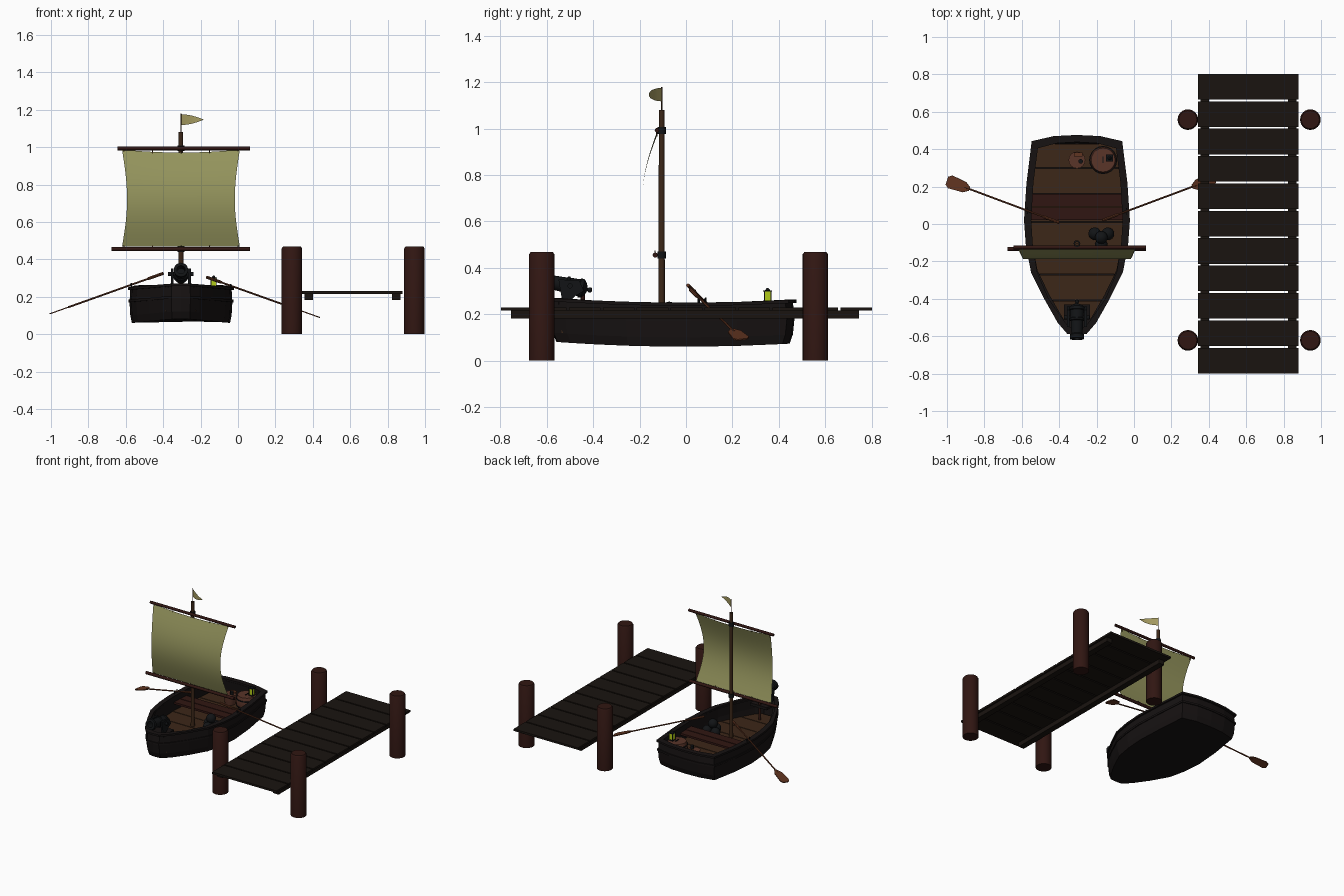
import bpy, bmesh, math
from mathutils import Vector, Matrix

if "Cube" in bpy.data.objects:
    bpy.data.objects.remove(bpy.data.objects["Cube"])

BX = -0.305   # boat centre line
FLOOR = 0.14


def mat(name, r, g, b):
    m = bpy.data.materials.new(name)
    m.diffuse_color = (r, g, b, 1)
    m.use_nodes = True
    m.node_tree.nodes["Principled BSDF"].inputs["Base Color"].default_value = m.diffuse_color
    return m


POST = mat("red_wood", 0.03, 0.008, 0.006)
DECK = mat("dark_wood", 0.010, 0.007, 0.005)
HULL = mat("tarred_wood", 0.008, 0.006, 0.006)
BROWN = mat("brown_wood", 0.045, 0.02, 0.009)
OAR = mat("oar_wood", 0.12, 0.035, 0.015)
KEG = mat("keg_wood", 0.10, 0.035, 0.022)
IRON = mat("iron", 0.006, 0.007, 0.008)
SAIL = mat("canvas", 0.30, 0.30, 0.11)
FLAG = mat("flag_cloth", 0.38, 0.33, 0.12)
GLOW = mat("lantern_glass", 0.45, 0.6, 0.01)


def make(name, verts, faces, m, smooth=False):
    me = bpy.data.meshes.new(name)
    me.from_pydata([tuple(v) for v in verts], [], faces)
    me.materials.append(m)
    me.polygons.foreach_set("use_smooth", [smooth] * len(me.polygons))
    ob = bpy.data.objects.new(name, me)
    bpy.context.collection.objects.link(ob)
    return ob


def smooth(ob):
    bpy.ops.object.select_all(action='DESELECT')
    ob.select_set(True)
    bpy.context.view_layer.objects.active = ob
    bpy.ops.object.shade_smooth_by_angle(angle=math.radians(40))
    return ob


def lathe(name, profile, a, d, m, n=16):
    """Revolve (radius, distance) pairs about axis d starting at a."""
    q = Vector(d).to_track_quat('Z', 'Y')
    vs, fs = [], []
    for r, t in profile:
        for i in range(n):
            u = 2 * math.pi * i / n
            vs.append(Vector(a) + q @ Vector((r * math.cos(u), r * math.sin(u), t)))
    for k in range(len(profile) - 1):
        for i in range(n):
            j = (i + 1) % n
            fs.append((k * n + i, k * n + j, k * n + n + j, k * n + n + i))
    fs.append(tuple(reversed(range(n))))
    fs.append(tuple(range(len(vs) - n, len(vs))))
    return smooth(make(name, vs, fs, m))


def rod(name, a, b, r, m, r2=None, n=12):
    d = Vector(b) - Vector(a)
    return lathe(name, [(r, 0), (r if r2 is None else r2, d.length)], a, d, m, n)


def box(name, x0, x1, y0, y1, z0, z1, m):
    bm = bmesh.new()
    bmesh.ops.create_cube(bm, size=1, matrix=Matrix.Translation(((x0 + x1) / 2, (y0 + y1) / 2, (z0 + z1) / 2))
                          @ Matrix.Diagonal((x1 - x0, y1 - y0, z1 - z0, 1)))
    me = bpy.data.meshes.new(name)
    bm.to_mesh(me)
    bm.free()
    me.materials.append(m)
    ob = bpy.data.objects.new(name, me)
    bpy.context.collection.objects.link(ob)
    return ob


# Jetty: posts, planks, beams
for x in (0.288, 0.943):
    for y in (-0.622, 0.558):
        lathe("jetty_post", [(0.055, 0), (0.055, 0.458), (0.048, 0.468)], (x, y, 0), (0, 0, 1), POST, 24)
pitch = 1.61 / 11
for i in range(11):
    y = -0.803 + i * pitch
    box("jetty_plank", 0.343, 0.88, y + 0.005, y + pitch - 0.005, 0.215, 0.23, DECK)
for x in (0.355, 0.823):
    box("jetty_beam", x, x + 0.045, -0.755, 0.745, 0.182, 0.215, DECK)

# Hull: half outline (half width, y) from stern to bow, mirrored into a ring
HALF = [(0.12, 0.462), (0.235, 0.435), (0.262, 0.22), (0.275, 0.02), (0.265, -0.12),
        (0.238, -0.26), (0.17, -0.40), (0.10, -0.52), (0.05, -0.58)]
RING = [(-w, y) for w, y in HALF] + [(0, -0.585)] + [(w, y) for w, y in HALF[::-1]] + [(0, 0.468)]
N = len(RING)


def half_width(y):
    for (w0, y0), (w1, y1) in zip(HALF, HALF[1:]):
        if y1 <= y <= y0:
            return w0 + (w1 - w0) * (y - y0) / (y1 - y0)
    return 0.2


def sheer(y):
    return 0.06 * y * y


vs, fs = [], []
for z, s in ((0.06, 0.955), (0.10, 0.985), (0.17, 1.0), (0.24, 0.985)):
    vs += [(BX + x * s, y * s, z + sheer(y)) for x, y in RING]
for k in range(3):
    for i in range(N):
        j = (i + 1) % N
        fs.append((k * N + i, k * N + j, k * N + N + j, k * N + N + i))
fs.append(tuple(reversed(range(N))))
hull = make("hull", vs, fs, HULL)
sol = hull.modifiers.new("wall", 'SOLIDIFY')
sol.thickness = 0.025
sol.offset = -1

# Gunwale and rubbing strake: square rings around the hull
for name, z, ro, ri, h in (("gunwale", 0.236, 0.008, -0.03, 0.014), ("strake", 0.17, 0.006, -0.012, 0.014)):
    vs, fs = [], []
    for o, dz in ((ro, 0), (ro, h), (ri, h), (ri, 0)):
        vs += [(BX + x * (1 + o / 0.27), y + (o if y > 0.4 else -o if y < -0.5 else 0), z + dz + sheer(y))
               for x, y in RING]
    for k in range(4):
        for i in range(N):
            j, k2 = (i + 1) % N, (k + 1) % 4
            fs.append((k * N + i, k * N + j, k2 * N + j, k2 * N + i))
    make(name, vs, fs, HULL)

# Floor boards follow the hull outline
edges = [-0.54, -0.41, -0.27, -0.13, 0.01, 0.16, 0.30, 0.43]
for y0, y1 in zip(edges, edges[1:]):
    a, b = y0 + 0.003, y1 - 0.003
    p = [(-half_width(a), a), (half_width(a), a), (half_width(b), b), (-half_width(b), b)]
    vs = [(BX + x * 0.93, y, z) for z in (FLOOR - 0.02, FLOOR) for x, y in p]
    make("floor_board", vs, [(3, 2, 1, 0), (4, 5, 6, 7), (0, 1, 5, 4), (1, 2, 6, 5), (2, 3, 7, 6), (3, 0, 4, 7)], BROWN)

# Rowing seat
for y in (0.022, 0.094):
    box("seat_board", BX - 0.245, BX + 0.245, y, y + 0.066, 0.19, 0.205, POST)

# Mast, yards and collars
MY = -0.105
rod("mast", (BX, MY, FLOOR), (BX, MY, 1.08), 0.014, BROWN, 0.012, 16)
rod("flag_pole", (BX, MY, 1.08), (BX, MY, 1.18), 0.003, BROWN, n=8)
rod("upper_yard", (-0.645, -0.125, 0.993), (0.063, -0.125, 0.993), 0.01, POST)
rod("lower_yard", (-0.675, -0.133, 0.455), (0.063, -0.133, 0.455), 0.011, POST)
for z in (0.455, 0.993):
    rod("mast_collar", (BX, MY, z - 0.015), (BX, MY, z + 0.015), 0.018, IRON)

# Sail: bellied sheet with hollow edges
vs, fs = [], []
NU, NV = 16, 16
for j in range(NV + 1):
    v = j / NV
    bow = math.sin(math.pi * v)
    for i in range(NU + 1):
        u = 2 * i / NU - 1
        z = 0.468 + 0.503 * v + (0.016 * u * u if v > 0.5 else 0) * (2 * v - 1)
        vs.append((BX + u * (0.315 - 0.027 * bow), -0.133 + 0.008 * v - 0.058 * bow, z))
for j in range(NV):
    for i in range(NU):
        a = j * (NU + 1) + i
        fs.append((a, a + 1, a + NU + 2, a + NU + 1))
make("sail", vs, fs, SAIL, True)
for i in range(5):
    x = BX + (i - 2) * 0.152
    rod("sail_tie", (x, -0.134, 0.455), (x, -0.134, 0.474), 0.003, BROWN, n=6)
    rod("sail_tie", (x, -0.126, 0.967), (x, -0.126, 0.993), 0.003, BROWN, n=6)

# Flag: tapering pennant that curls forward
vs, fs = [], []
for i in range(9):
    t = i / 8
    h = 0.028 * (1 - t ** 1.8) + 0.001
    for s in (-1, 1):
        vs.append((BX + 0.12 * t, MY - 0.055 * math.sin(t * 1.57), 1.147 + s * h))
    if i:
        fs.append((2 * i - 2, 2 * i, 2 * i + 1, 2 * i - 1))
make("flag", vs, fs, FLAG, True)

# Oars: shaft, grip, flat blade and rowlock on both sides
for s, dx, dz in ((-1, 0, 0), (1, 0.132 - 0.005, -0.02)):
    a = Vector((-0.40 if s < 0 else -0.168, 0.008 if s < 0 else 0.02, 0.325 + dz))
    b = a + Vector((s * 0.603, 0.225, -0.215))
    d = (b - a).normalized()
    rod("oar_shaft", a, a + d * 0.57, 0.005, OAR, n=8)
    rod("oar_grip", a, a + d * 0.09, 0.008, OAR, n=8)
    w = (Vector((0, 1, 0)) - d * d.y).normalized()
    n = d.cross(w) * 0.003
    prof = [(0.54, 0.010), (0.57, 0.029), (0.655, 0.036), (0.675, 0.022)]
    pts = [a + d * t + w * q for t, q in prof] + [a + d * t - w * q for t, q in prof[::-1]]
    k = len(pts)
    make("oar_blade", [p + n for p in pts] + [p - n for p in pts],
         [tuple(range(k)), tuple(reversed(range(k, 2 * k)))]
         + [(i, k + i, k + (i + 1) % k, (i + 1) % k) for i in range(k)], OAR)
    t = (abs(BX + s * 0.265 - a.x)) / abs(d.x)
    c = a + d * t
    for q in (-0.014, 0.014):
        rod("rowlock", (c.x, c.y + q, 0.235), (c.x, c.y + q, c.z + 0.008), 0.004, IRON, n=8)

# Bow cannon: barrel with rings and knob, cheeks, trunnion, support
start = Vector((BX, -0.405, 0.303))
aim = Vector((0, -0.21, 0.042))
lathe("cannon_barrel", [(0.004, 0), (0.011, 0.004), (0.011, 0.014), (0.006, 0.02), (0.026, 0.028), (0.040, 0.04),
                        (0.042, 0.055), (0.037, 0.058), (0.035, 0.10), (0.039, 0.103), (0.039, 0.113), (0.033, 0.116),
                        (0.030, 0.185), (0.038, 0.192), (0.038, 0.213), (0.022, 0.214), (0.022, 0.14)], start, aim, IRON, 20)
rod("cannon_trunnion", (BX - 0.068, -0.50, 0.322), (BX + 0.068, -0.50, 0.322), 0.011, IRON)
side = [(-0.55, 0.35), (-0.535, 0.265), (-0.505, 0.252), (-0.475, 0.28), (-0.44, 0.30), (-0.46, 0.345)]
for s in (-1, 1):
    k = len(side)
    x0, x1 = BX + s * 0.046 - 0.007, BX + s * 0.046 + 0.007
    make("cannon_cheek", [(x0, y, z) for y, z in side] + [(x1, y, z) for y, z in side],
         [tuple(reversed(range(k))), tuple(range(k, 2 * k))]
         + [(i, (i + 1) % k, k + (i + 1) % k, k + i) for i in range(k)], IRON)
rod("cannon_support", (BX, -0.445, FLOOR), (BX, -0.445, 0.29), 0.009, POST)
box("cannon_bed", BX - 0.07, BX + 0.07, -0.55, -0.43, 0.235, 0.255, HULL)

# Cannonballs
R = 0.034
for x, y, z in ((-0.21, -0.052, R), (-0.14, -0.052, R), (-0.175, -0.112, R), (-0.175, -0.072, R + 0.05)):
    lathe("cannonball", [(max(0.001, R * math.sin(math.pi * i / 10)), -R * math.cos(math.pi * i / 10)) for i in range(11)],
          (x, y, FLOOR + z - 0.004), (0, 0, 1), IRON)

# Keg and small stool at the stern
lathe("keg", [(0.06, 0), (0.072, 0.03), (0.074, 0.05), (0.072, 0.075), (0.064, 0.105)], (-0.165, 0.342, FLOOR), (0, 0, 1), KEG, 20)
for z in (0.025, 0.075):
    lathe("keg_hoop", [(0.074, 0), (0.075, 0.008)], (-0.165, 0.342, FLOOR + z), (0, 0, 1), IRON, 20)
lathe("stool", [(0.036, 0), (0.045, 0.06), (0.045, 0.075)], (-0.305, 0.342, FLOOR), (0, 0, 1), KEG)
box("parchment", -0.32, -0.275, 0.36, 0.383, FLOOR + 0.07, FLOOR + 0.085, OAR)
rod("mug", (-0.285, 0.335, FLOOR + 0.07), (-0.285, 0.335, FLOOR + 0.10), 0.012, IRON)
box("knife", -0.168, -0.162, 0.325, 0.36, FLOOR + 0.105, FLOOR + 0.11, IRON)

# Lantern on the keg: base, glass, corner bars, lid, ring
LX, LY, LZ = -0.13, 0.352, FLOOR + 0.105
box("lantern_base", LX - 0.018, LX + 0.018, LY - 0.018, LY + 0.018, LZ, LZ + 0.006, IRON)
box("lantern_glass", LX - 0.014, LX + 0.014, LY - 0.014, LY + 0.014, LZ + 0.006, LZ + 0.052, GLOW)
box("lantern_lid", LX - 0.019, LX + 0.019, LY - 0.019, LY + 0.019, LZ + 0.052, LZ + 0.058, IRON)
rod("lantern_cap", (LX, LY, LZ + 0.058), (LX, LY, LZ + 0.068), 0.011, IRON, 0.004)
for sx in (-1, 1):
    for sy in (-1, 1):
        x, y = LX + sx * 0.014, LY + sy * 0.014
        box("lantern_bar", x - 0.002, x + 0.002, y - 0.002, y + 0.002, LZ + 0.006, LZ + 0.052, IRON)
